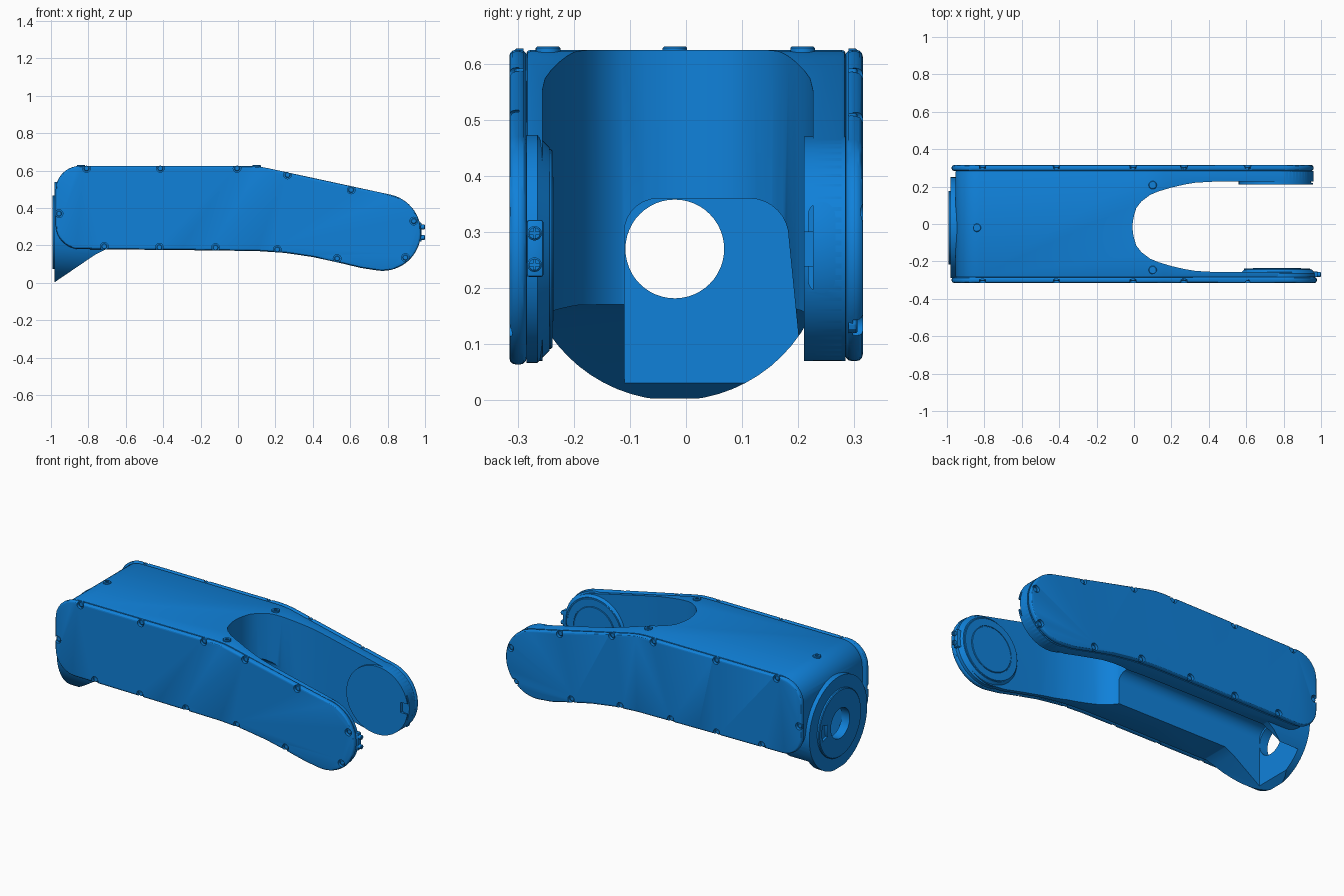
import bpy, bmesh, math

if "Cube" in bpy.data.objects:
    bpy.data.objects.remove(bpy.data.objects["Cube"])

blue = bpy.data.materials.new("blue_paint")
blue.diffuse_color = (0.005, 0.22, 0.7, 1)
blue.use_nodes = True
blue.node_tree.nodes["Principled BSDF"].inputs["Base Color"].default_value = blue.diffuse_color


def arc(cx, cy, r, a0, a1, n):
    return [(cx + r * math.cos(math.radians(a0 + (a1 - a0) * i / n)),
             cy + r * math.sin(math.radians(a0 + (a1 - a0) * i / n))) for i in range(n + 1)]


def loft(name, rings, axis):
    """Closed solid through (points, level) rings along an axis."""
    put = {'x': lambda p, w: (w, p[0], p[1]),
           'y': lambda p, w: (p[0], w, p[1]),
           'z': lambda p, w: (p[0], p[1], w)}[axis]
    bm = bmesh.new()
    vs = [[bm.verts.new(put(p, w)) for p in pts] for pts, w in rings]
    n = len(vs[0])
    for lo, hi in zip(vs, vs[1:]):
        for i in range(n):
            bm.faces.new((lo[i], lo[(i + 1) % n], hi[(i + 1) % n], hi[i]))
    bm.faces.new(vs[0])
    bm.faces.new(vs[-1])
    bmesh.ops.recalc_face_normals(bm, faces=bm.faces)
    me = bpy.data.meshes.new(name)
    bm.to_mesh(me)
    bm.free()
    ob = bpy.data.objects.new(name, me)
    bpy.context.collection.objects.link(ob)
    me.materials.append(blue)
    return ob


def prism(name, pts, a, b, axis):
    return loft(name, [(pts, a), (pts, b)], axis)


def disc(name, c, r, a, b, axis, n=48, ch=0.0):
    """Cylinder from a to b, chamfered at b."""
    big = arc(*c, r, 0, 360 - 360 / n, n - 1)
    if not ch:
        return prism(name, big, a, b, axis)
    small = arc(*c, r - ch, 0, 360 - 360 / n, n - 1)
    s = ch if b > a else -ch
    return loft(name, [(big, a), (big, b - s), (small, b)], axis)


def rect(u0, v0, u1, v1):
    return [(u0, v0), (u1, v0), (u1, v1), (u0, v1)]


def bake(ob):
    dg = bpy.context.evaluated_depsgraph_get()
    me = bpy.data.meshes.new_from_object(ob.evaluated_get(dg))
    ob.modifiers.clear()
    ob.data = me


def boolean(ob, other, op='DIFFERENCE'):
    m = ob.modifiers.new("cut", 'BOOLEAN')
    m.operation, m.object, m.solver = op, other, 'EXACT'
    bake(ob)
    bpy.data.objects.remove(other)


def bevel(ob, w, seg=2):
    m = ob.modifiers.new("bevel", 'BEVEL')
    m.width, m.segments, m.limit_method, m.angle_limit = w, seg, 'ANGLE', math.radians(50)
    bake(ob)


def profile(cx, r, left):
    """Side outline of the arm in x, z."""
    return (arc(cx, 0.27, r, -95, 77, 28) + [(0.16, 0.613), (0.11, 0.622), (0.06, 0.625)]
            + arc(left + 0.13, 0.495, 0.13, 90, 180, 10) + arc(left + 0.13, 0.31, 0.13, 180, 270, 10)
            + [(-0.3, 0.175), (0.1, 0.17), (0.25, 0.16), (0.4, 0.138), (0.55, 0.105), (0.66, 0.079)])


# main body with the round rear neck
body = prism("arm_body", profile(0.76, 0.2, -0.955), -0.285, 0.285, 'y')
bevel(body, 0.008)
neck = disc("neck", (-0.02, 0.27), 0.27, -0.98, -0.6, 'x', 64)
under = prism("under", [(-1.0, -0.01), (-1.0, -0.2), (-0.5, -0.2), (-0.5, 0.2), (-0.66, 0.19),
                        (-0.71, 0.178), (-0.76, 0.153)], -0.5, 0.5, 'y')
boolean(neck, under)
boolean(body, neck, 'UNION')

# fork opening
half = [(0.0, 0.06), (0.012, 0.1), (0.04, 0.136), (0.085, 0.17), (0.13, 0.189), (0.2, 0.21),
        (0.27, 0.226), (0.33, 0.236), (0.42, 0.241), (1.2, 0.241)]
fork = [(x, -0.015 - y) for x, y in reversed(half)] + [(-0.006, -0.045), (-0.008, -0.015), (-0.006, 0.015)] \
    + [(x, -0.015 + y) for x, y in half]
boolean(body, prism("fork_cut", fork, -0.2, 0.9, 'z'))

# cable channel underneath and rear bore
channel = [(0.205, -0.1), (0.2, 0.12), (0.183, 0.29)] + arc(0.113, 0.29, 0.07, 10, 90, 7) \
    + arc(-0.05, 0.3, 0.06, 90, 180, 7) + [(-0.11, -0.1)]
boolean(body, prism("channel_cut", channel, -0.94, 0.3, 'x'))
boolean(body, disc("bore_cut", (-0.02, 0.27), 0.088, -1.2, -0.85, 'x'))

# rear mounting flange with bore and pocket
flange = disc("rear_flange", (-0.02, 0.27), 0.197, -0.97, -0.993, 'x', 64, 0.004)
boolean(flange, disc("bore_cut", (-0.02, 0.27), 0.088, -1.2, -0.8, 'x'))
for side in (-1, 1):
    pocket = arc(-0.02, 0.27, 0.17, 90 + side * 90 - 16, 90 + side * 90 + 16, 8) \
        + arc(-0.02, 0.27, 0.125, 90 + side * 90 + 16, 90 + side * 90 - 16, 8)
    if side == -1:
        boolean(flange, prism("pocket_cut", pocket, -1.1, -0.978, 'x'))

# side covers with notched screws round the edge
spots = [(-0.81, 0.612), (-0.415, 0.612), (-0.005, 0.612), (0.265, 0.577), (0.605, 0.497),
         (0.94, 0.33), (0.895, 0.135), (0.53, 0.13), (0.21, 0.178), (-0.12, 0.188),
         (-0.42, 0.19), (-0.715, 0.195), (-0.957, 0.37)]
for side, word, cx, r in ((-1, "front", 0.772, 0.206), (1, "back", 0.76, 0.2)):
    cover = prism(word + "_side_cover", profile(cx, r, -0.975), side * 0.284, side * 0.315, 'y')
    bevel(cover, 0.012, 3)
    for i, (x, z) in enumerate(spots):
        if side > 0 and x > 0.9:
            x -= 0.015
        boolean(cover, disc("notch_cut", (x, z), 0.021, side * 0.298, side * 0.4, 'y', 16))
        disc(f"{word}_cover_screw_{i}", (x, z), 0.015, side * 0.29, side * 0.306, 'y', 12, 0.003)

# bearing pad on the back arm with an end pocket
pad = disc("back_bearing_pad", (0.76, 0.27), 0.2, 0.284, 0.21, 'y', 64)
stadium = arc(0.242, 0.33, 0.024, 0, 180, 10) + arc(0.242, 0.215, 0.024, 180, 360, 10)
boolean(pad, prism("pocket_cut", stadium, 0.925, 1.1, 'x'))
boolean(pad, prism("slot_cut", rect(0.19, 0.24, 0.23, 0.3), 0.915, 1.1, 'x'))

# bearing seat on the front arm
disc("front_bearing_seat", (0.77, 0.27), 0.203, -0.284, -0.243, 'y', 64, 0.022)
seat = disc("front_bearing_ring", (0.765, 0.27), 0.178, -0.25, -0.238, 'y', 64, 0.003)
boolean(seat, disc("ring_cut", (0.765, 0.27), 0.135, -0.241, -0.2, 'y', 64))
disc("front_bearing_cap", (0.765, 0.27), 0.131, -0.25, -0.236, 'y', 64, 0.003)

# end clamp with two screws
clamp = prism("end_clamp", rect(-0.284, 0.22, -0.254, 0.322), 0.93, 0.982, 'x')
bevel(clamp, 0.005)
for i, z in enumerate((0.242, 0.298)):
    s = disc(f"end_screw_{i}", (-0.27, z), 0.013, 0.95, 1.0, 'x', 16, 0.003)
    for w, h in ((0.002, 0.009), (0.009, 0.002)):
        boolean(s, prism("cross_cut", rect(-0.27 - w, z - h, -0.27 + w, z + h), 0.994, 1.1, 'x'))

# top screws in the body
for i, (x, y) in enumerate(((0.1, 0.208), (0.1, -0.246), (-0.84, -0.02))):
    t = disc(f"top_screw_{i}", (x, y), 0.022, 0.59, 0.631, 'z', 20, 0.003)
    boolean(t, disc("socket_cut", (x, y), 0.01, 0.624, 0.7, 'z', 6))

# smooth rounded surfaces, keep hard edges
for ob in bpy.context.collection.objects:
    ob.data.shade_smooth()
    ob.data.set_sharp_from_angle(angle=math.radians(30))
